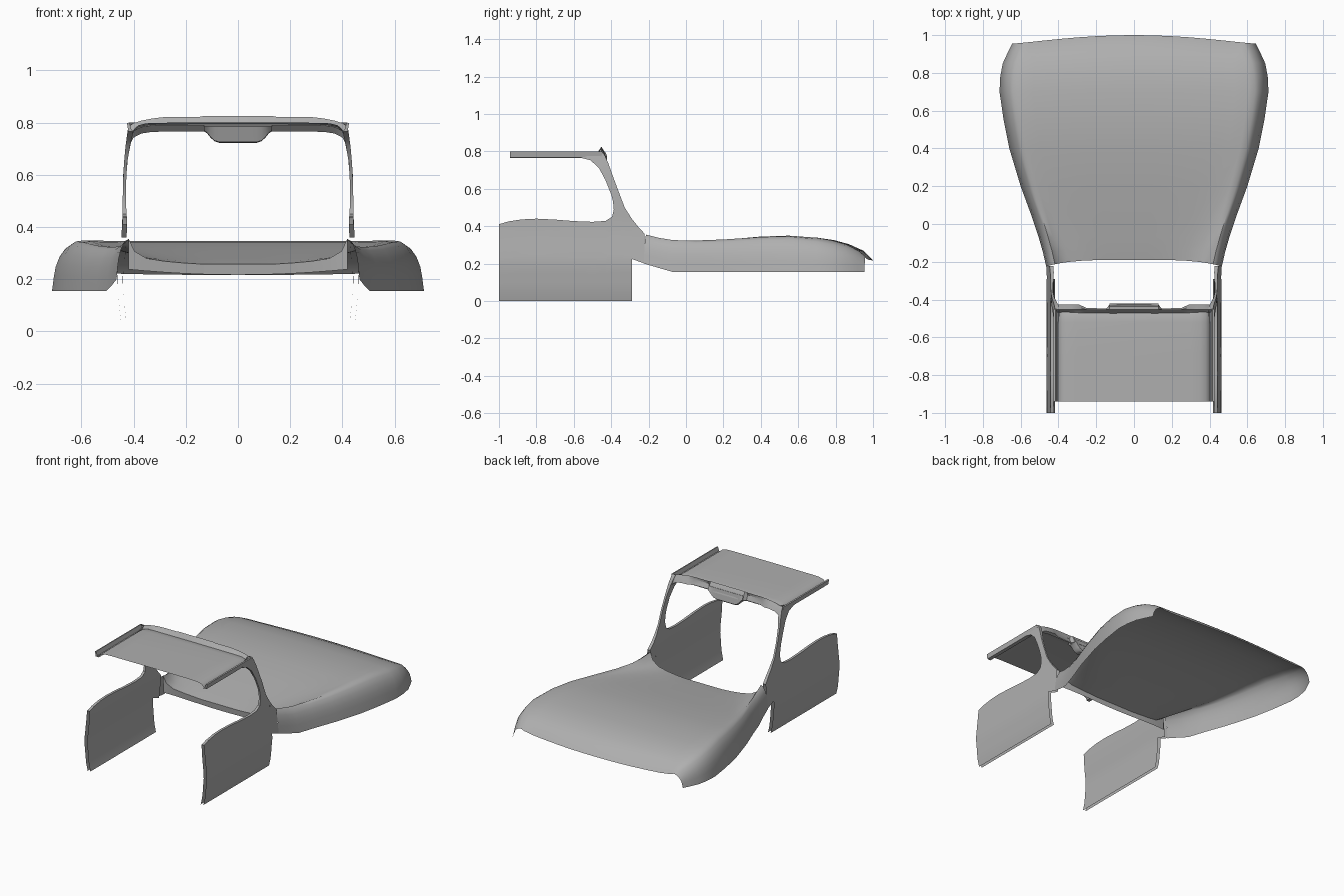
import bpy, bmesh

if "Cube" in bpy.data.objects:
    bpy.data.objects.remove(bpy.data.objects["Cube"])

grey = bpy.data.materials.new("grey")
grey.diffuse_color = (.43, .43, .43, 1)
grey.use_nodes = True
grey.node_tree.nodes["Principled BSDF"].inputs["Base Color"].default_value = grey.diffuse_color

def lerp(table, t):
    for (a, u), (b, v) in zip(table, table[1:]):
        if t <= b:
            return u + (v - u) * (t - a) / (b - a)
    return table[-1][1]

def loft(name, rows, closed=False, caps=False, angle=0.7):
    """Skin rows of points on the +x side and mirror to the other side."""
    bm = bmesh.new()
    grid = [[bm.verts.new(p) for p in r] for r in rows]
    n = len(rows[0])
    for a, b in zip(grid, grid[1:]):
        for i in range(n if closed else n - 1):
            j = (i + 1) % n
            bm.faces.new((a[i], a[j], b[j], b[i]))
    if caps:
        bm.faces.new(grid[-1])
    bmesh.ops.remove_doubles(bm, verts=bm.verts, dist=1e-5)
    bmesh.ops.recalc_face_normals(bm, faces=bm.faces)
    me = bpy.data.meshes.new(name)
    bm.to_mesh(me)
    bm.free()
    me.materials.append(grey)
    ob = bpy.data.objects.new(name, me)
    bpy.context.collection.objects.link(ob)
    m = ob.modifiers.new("mirror", 'MIRROR')
    m.merge_threshold = 0.0005
    bpy.ops.object.select_all(action='DESELECT')
    ob.select_set(True)
    bpy.context.view_layer.objects.active = ob
    bpy.ops.object.shade_smooth_by_angle(angle=angle)
    return ob

# Hood: y, half width, centre height, shoulder height, lower edge, end bow
stations = [(-.225, .465, .258, .366, .20, .035), (-.15, .482, .268, .348, .178, .015),
            (-.07, .505, .278, .335, .155, 0), (.05, .545, .295, .332, .155, 0),
            (.2, .60, .317, .337, .155, 0), (.4, .66, .34, .35, .155, 0),
            (.55, .69, .346, .353, .155, 0), (.7, .712, .338, .338, .155, .005),
            (.78, .708, .325, .322, .155, .012), (.85, .695, .304, .303, .155, .02),
            (.915, .665, .268, .275, .155, .035), (.955, .645, .217, .242, .155, .045)]
# width fraction, blend centre to shoulder, drop towards lower edge
section = [(0, 0, 0), (.15, 0, 0), (.3, 0, 0), (.45, .04, 0), (.6, .1, 0), (.75, .2, 0),
           (.85, .45, 0), (.9, .95, .04), (.93, 1, .12), (.96, 1, .29),
           (.98, 1, .49), (.99, 1, .7), (1, 1, 1)]
rows = []
for y, w, zc, zs, zb, bow in stations:
    row = []
    for f, b, d in section:
        z = zc + (zs - zc) * b
        k = 1 - f ** 4 if y < 0 else (1 - f * f) ** 1.3
        row.append((w * f, y + bow * k, z + (zb - z) * d))
    rows.append(row)
loft("hood", rows, angle=1.0)

# Lip hanging from the rear edge of the hood
top = rows[0][:8]
loft("cowl_lip", [top, [(x, y + .005, .217 + .12 * x * x) for x, y, z in top]])

# Body side curvature by height
outer = [(0, .438), (.06, .452), (.12, .456), (.2, .464), (.3, .453), (.4, .443),
         (.6, .44), (.7, .432), (.8, .418)]
thick = [(0, .02), (.3, .022), (.42, .018), (.5, .012), (.65, .012), (.74, .02), (.8, .025)]

def side(y, z, inner=False):
    return (lerp(outer, z) - (lerp(thick, z) if inner else 0), y, z)

def panel(name, columns, n=9):
    rows = []
    for y, lo, hi in columns:
        zs = [lo + (hi - lo) * i / n for i in range(n + 1)]
        rows.append([side(y, z) for z in zs] + [side(y, z, True) for z in reversed(zs)])
    loft(name, rows)

# Door panels, double skinned and open underneath
panel("door_panel", [(-1, 0, .41), (-.95, 0, .425), (-.88, 0, .436), (-.8, 0, .44),
                     (-.7, 0, .435), (-.6, 0, .427), (-.5, 0, .423), (-.43, 0, .428),
                     (-.395, 0, .45), (-.29, 0, .44)])
panel("fender_joint", [(-.29, .225, .44), (-.255, .212, .396), (-.222, .2, .36)], 4)

# Windshield pillars
pairs = [(-.395, .45, -.29, .44), (-.386, .49, -.328, .5), (-.39, .53, -.345, .545),
         (-.40, .57, -.362, .59), (-.43, .645, -.39, .665), (-.465, .71, -.415, .735),
         (-.51, .752, -.432, .775), (-.56, .765, -.45, .80)]
rows = [[side(a, b), side(c, d), side(c, d, True), side(a, b, True)] for a, b, c, d in pairs]
loft("pillar", rows, closed=True)
loft("roof_rail", [[(.42, y, .766), (.425, y, .798), (.416, y, .80), (.408, y, .772), (.395, y, .765)]
                   for y in (-.45, -.94)], closed=True, caps=True)

# Header above the windshield: x, top height, bottom height, recess depth
rows = []
for x, zt, zb, r in [(0, .825, .765, 0), (.13, .825, .765, 0), (.145, .822, .765, .02),
                     (.25, .822, .765, .018), (.29, .82, .765, 0), (.33, .815, .764, 0),
                     (.37, .807, .758, 0), (.40, .797, .742, 0), (.422, .785, .70, 0)]:
    rows.append([(x, -.452, zt), (x, -.44 - r, zt - .02), (x, -.427 - r, zb + .005),
                 (x, -.45, zb), (x, -.475, max(zb + .025, .765)), (x, -.47, zt - .027)])
loft("windshield_header", rows, closed=True, caps=True)

# Roof skin with turned-down edges
roof = [(0, .80), (.3, .799), (.35, .797), (.38, .79), (.395, .778), (.402, .767)]
loft("roof", [[(x, y, z - dz) for x, z in roof]
              for y, dz in ((-.94, 0), (-.7, 0), (-.52, 0), (-.48, .003), (-.455, .012))], angle=1.0)

# Pod under the middle of the header
rows = []
for x, zb in [(0, .722), (.07, .722), (.09, .728), (.105, .742), (.118, .758), (.13, .766)]:
    rows.append([(x, -.434, .80), (x, -.422, zb + .01), (x, -.435, zb),
                 (x, -.475, zb + .003), (x, -.495, .785)])
loft("header_pod", rows, closed=True, caps=True)
